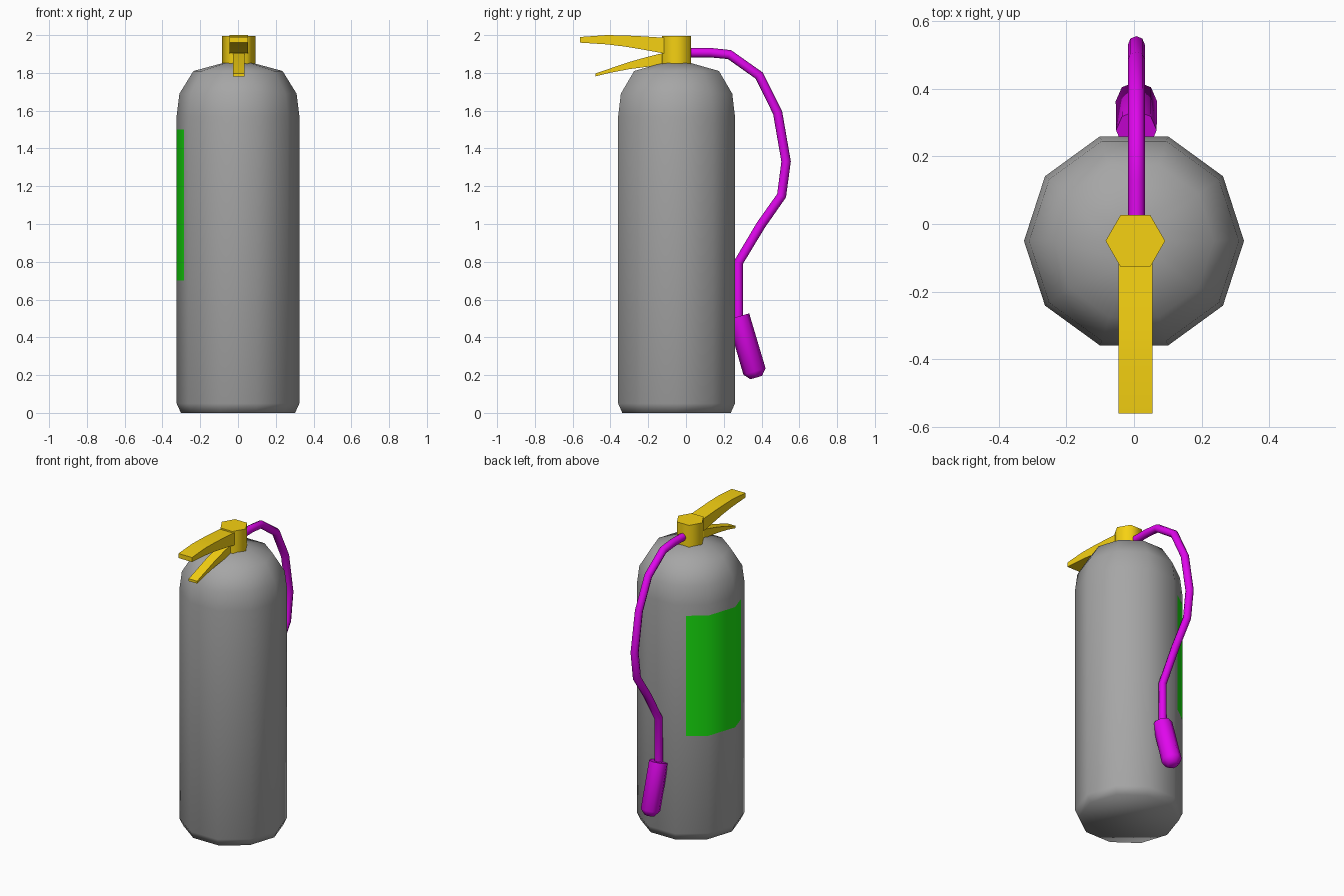
import bpy, bmesh, math
from mathutils import Vector

if "Cube" in bpy.data.objects:
    bpy.data.objects.remove(bpy.data.objects["Cube"])

CY = -0.05  # cylinder axis in y
DX = 0.004  # fittings sit slightly right of centre


def material(name, rgb):
    m = bpy.data.materials.new(name)
    m.diffuse_color = (*rgb, 1)
    m.use_nodes = True
    m.node_tree.nodes["Principled BSDF"].inputs["Base Color"].default_value = m.diffuse_color
    return m


GREY = material("grey", (0.38, 0.38, 0.38))
YELLOW = material("yellow", (0.92, 0.64, 0.006))
MAGENTA = material("magenta", (0.74, 0.002, 0.84))
GREEN = material("green", (0.01, 0.80, 0.005))


def skin(name, rings, mat=None, smooth=None):
    """Bridge equal-length closed rings and cap both ends."""
    bm = bmesh.new()
    vs = [[bm.verts.new(p) for p in r] for r in rings]
    n = len(vs[0])
    for a, b in zip(vs, vs[1:]):
        for i in range(n):
            j = (i + 1) % n
            bm.faces.new((a[i], a[j], b[j], b[i]))
    bm.faces.new(vs[0][::-1])
    bm.faces.new(vs[-1])
    bmesh.ops.recalc_face_normals(bm, faces=bm.faces)
    me = bpy.data.meshes.new(name)
    bm.to_mesh(me)
    bm.free()
    ob = bpy.data.objects.new(name, me)
    bpy.context.collection.objects.link(ob)
    if mat:
        me.materials.append(mat)
    if smooth:
        bpy.ops.object.select_all(action='DESELECT')
        ob.select_set(True)
        bpy.context.view_layer.objects.active = ob
        bpy.ops.object.shade_smooth_by_angle(angle=math.radians(smooth))
    return ob


def lathe(name, profile, sides, origin, axis=(0, 0, 1), mat=None, smooth=None):
    """Profile of (radius, height) turned around an axis."""
    axis = Vector(axis)
    q = Vector((1, 0, 0)), axis.cross(Vector((1, 0, 0)))
    rings = [[Vector(origin) + axis * h
              + r * math.cos(2 * math.pi * i / sides) * q[0]
              + r * math.sin(2 * math.pi * i / sides) * q[1]
              for i in range(sides)] for r, h in profile]
    return skin(name, rings, mat, smooth)


def lever(name, stations, half):
    """Stations of (y, top z, bottom z) with a constant width."""
    skin(name, [[(DX - half, y, b), (DX + half, y, b), (DX + half, y, t), (DX - half, y, t)]
                for y, t, b in stations], YELLOW, 30)


# Tank
lathe("tank", [(0.302, 0), (0.325, 0.05), (0.325, 1.57), (0.31, 1.69),
               (0.236, 1.81), (0.08, 1.852)], 10, (0, CY, 0), mat=GREY, smooth=85)

# Label wrapped on the left side
path = [(-0.286, -0.12), (-0.325, 0), (-0.263, 0.191), (-0.155, 0.270)]
me = bpy.data.meshes.new("label")
me.from_pydata([(x * 1.004, CY + y * 1.004, z) for z in (0.7, 1.5) for x, y in path], [],
               [(i + 1, i, i + 4, i + 5) for i in range(3)])
me.materials.append(GREEN)
label = bpy.data.objects.new("label", me)
bpy.context.collection.objects.link(label)
me.shade_smooth()

# Valve
lathe("valve", [(0.088, 1.84), (0.088, 1.996)], 6, (DX, CY, 0), mat=YELLOW, smooth=65)

# Levers
lever("upper_lever", [(-0.10, 1.985, 1.90), (-0.22, 1.993, 1.922),
                      (-0.32, 1.998, 1.939), (-0.42, 2.0, 1.951),
                      (-0.56, 1.990, 1.960)], 0.05)
lever("lower_lever", [(-0.10, 1.91, 1.842), (-0.20, 1.886, 1.833),
                      (-0.30, 1.858, 1.820), (-0.40, 1.824, 1.801),
                      (-0.48, 1.797, 1.781)], 0.031)

# Hose
pts = [(-0.02, 1.907), (0.13, 1.907), (0.23, 1.897), (0.387, 1.786), (0.485, 1.59),
       (0.53, 1.331), (0.506, 1.15), (0.397, 0.995), (0.277, 0.795), (0.277, 0.50)]
cu = bpy.data.curves.new("hose", 'CURVE')
cu.dimensions = '3D'
cu.bevel_depth = 0.025
cu.bevel_resolution = 2
cu.use_fill_caps = True
sp = cu.splines.new('POLY')
sp.points.add(len(pts) - 1)
for p, (y, z) in zip(sp.points, pts):
    p.co = (0.007, y, z, 1)
cu.materials.append(MAGENTA)
hose = bpy.data.objects.new("hose", cu)
bpy.context.collection.objects.link(hose)

# Nozzle
top, tip = Vector((0.007, 0.277, 0.51)), Vector((0.007, 0.372, 0.187))
d = tip - top
lathe("nozzle", [(0.06, 0), (0.061, d.length * 0.9), (0.032, d.length)], 8,
      top, d.normalized(), MAGENTA, 60)
